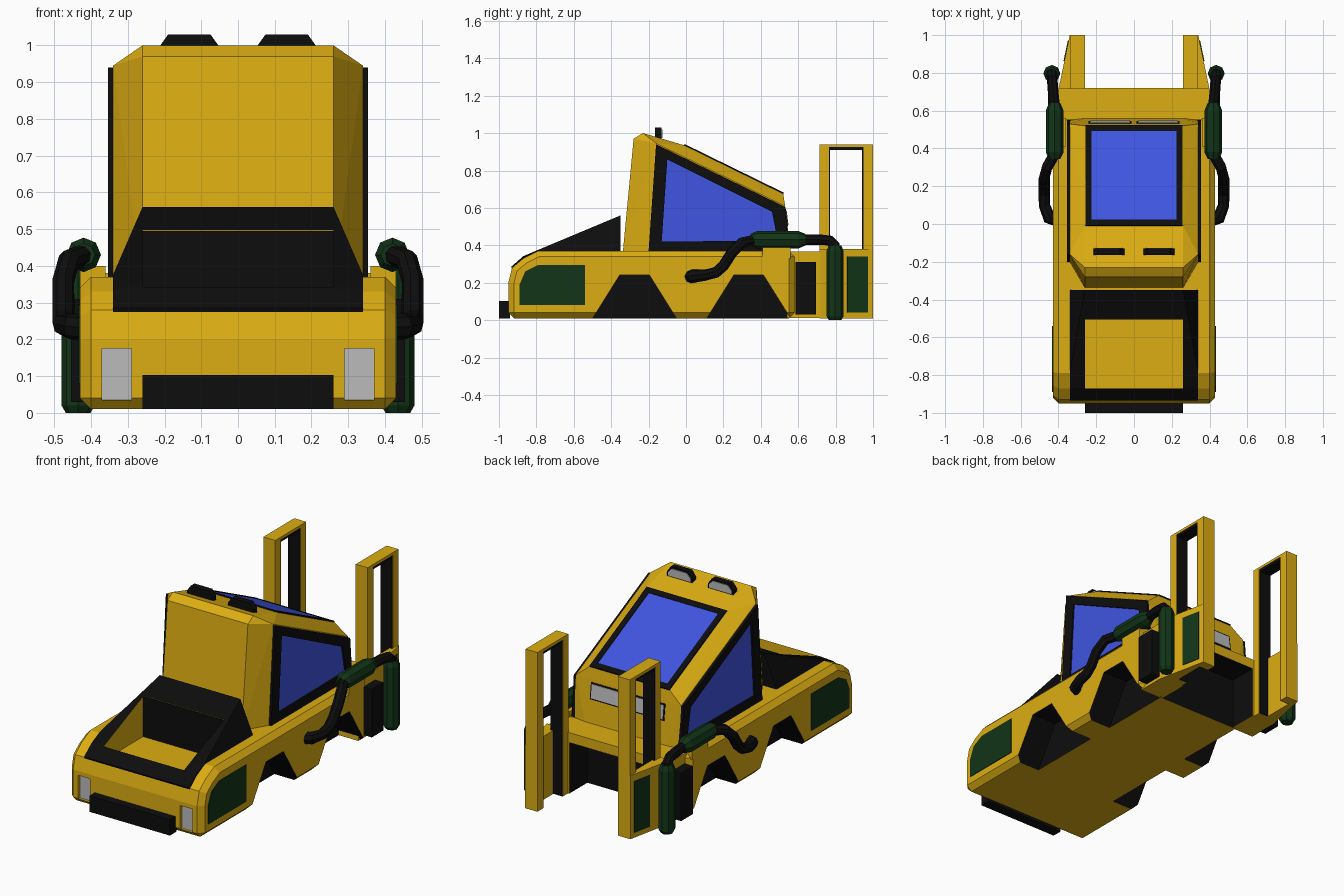
import bpy, bmesh
from mathutils import Vector

if "Cube" in bpy.data.objects:
    bpy.data.objects.remove(bpy.data.objects["Cube"])


def mat(name, r, g, b):
    m = bpy.data.materials.new(name)
    m.diffuse_color = (r, g, b, 1)
    m.use_nodes = True
    m.node_tree.nodes["Principled BSDF"].inputs["Base Color"].default_value = m.diffuse_color
    return m


YELLOW = mat("yellow", 0.72, 0.42, 0.006)
BLACK = mat("black", 0.004, 0.004, 0.004)
GREEN = mat("green", 0.006, 0.035, 0.009)
BLUE = mat("blue", 0.05, 0.09, 0.75)
GREY = mat("grey", 0.5, 0.5, 0.5)


def finish(bm, name, m, both):
    """Turn a bmesh into an object, optionally doubled across x = 0."""
    if both:
        dup = bmesh.ops.duplicate(bm, geom=bm.verts[:] + bm.edges[:] + bm.faces[:])
        for v in dup["geom"]:
            if isinstance(v, bmesh.types.BMVert):
                v.co.x *= -1
    bmesh.ops.recalc_face_normals(bm, faces=bm.faces[:])
    me = bpy.data.meshes.new(name)
    bm.to_mesh(me)
    bm.free()
    me.materials.append(m)
    ob = bpy.data.objects.new(name, me)
    bpy.context.collection.objects.link(ob)
    return ob


def panel(name, pts, vec, m, hole=None, both=False):
    """Polygon (optionally a ring around a hole) extruded along vec."""
    bm = bmesh.new()
    a = [bm.verts.new(p) for p in pts]
    if hole:
        b = [bm.verts.new(p) for p in hole]
        n = len(a)
        for i in range(n):
            j = (i + 1) % n
            bm.faces.new((a[i], a[j], b[j], b[i]))
    else:
        bm.faces.new(a)
    r = bmesh.ops.extrude_face_region(bm, geom=bm.faces[:], use_keep_orig=True)
    moved = [v for v in r["geom"] if isinstance(v, bmesh.types.BMVert)]
    bmesh.ops.translate(bm, verts=moved, vec=vec)
    return finish(bm, name, m, both)


def side(x, yz):
    return [(x, y, z) for y, z in yz]


def box(name, x0, x1, y0, y1, z0, z1, m, both=False):
    return panel(name, side(x0, [(y0, z0), (y1, z0), (y1, z1), (y0, z1)]),
                 (x1 - x0, 0, 0), m, both=both)


def hull(name, pts, m):
    """Convex shape symmetric about x = 0."""
    bm = bmesh.new()
    for x, y, z in pts:
        bm.verts.new((x, y, z))
        bm.verts.new((-x, y, z))
    bmesh.ops.convex_hull(bm, input=bm.verts[:])
    junk = [v for v in bm.verts if not v.link_faces]
    bmesh.ops.delete(bm, geom=junk, context='VERTS')
    bmesh.ops.dissolve_limit(bm, angle_limit=0.02, verts=bm.verts[:], edges=bm.edges[:])
    return finish(bm, name, m, False)


def apply(ob, mod):
    with bpy.context.temp_override(object=ob, active_object=ob, selected_objects=[ob]):
        bpy.ops.object.modifier_apply(modifier=mod.name)


def cut(cutter, *targets):
    for ob in targets:
        mod = ob.modifiers.new("cut", 'BOOLEAN')
        mod.operation, mod.solver, mod.object = 'DIFFERENCE', 'EXACT', cutter
        mod.material_mode = 'TRANSFER'
        apply(ob, mod)
    bpy.data.objects.remove(cutter)


def tube(name, pts, radius, m):
    """Eight-sided tubes on both sides; points are x, y, z, radius factor."""
    cu = bpy.data.curves.new(name, 'CURVE')
    cu.dimensions = '3D'
    cu.bevel_depth, cu.bevel_resolution, cu.use_fill_caps = radius, 2, True
    for s in (1, -1):
        sp = cu.splines.new('POLY')
        sp.points.add(len(pts) - 1)
        sp.use_smooth = False
        for p, (x, y, z, r) in zip(sp.points, pts):
            p.co, p.radius = (s * x, y, z, 1), r
    cu.materials.append(m)
    ob = bpy.data.objects.new(name, cu)
    bpy.context.collection.objects.link(ob)


# Main body with chamfered sides
body = panel("body", side(-0.43, [(-0.95, 0.01), (-0.95, 0.2), (-0.93, 0.28), (-0.87, 0.33),
                                  (-0.79, 0.37), (0.58, 0.37), (0.58, 0.01)]), (0.86, 0, 0), YELLOW)
bev = body.modifiers.new("chamfer", 'BEVEL')
bev.width, bev.segments, bev.limit_method, bev.angle_limit = 0.03, 1, 'ANGLE', 1.05
apply(body, bev)
rear = box("rear_body", -0.4, 0.4, 0.54, 0.72, 0.012, 0.368, YELLOW)

# Hood frame rising to the cab
hood = hull("hood_frame", [(0.26, -0.87, 0.342), (0.26, -0.35, 0.56), (0.34, -0.935, 0.285),
                           (0.34, -0.87, 0.337), (0.34, -0.79, 0.376), (0.34, -0.35, 0.376),
                           (0.34, -0.93, 0.27), (0.34, -0.35, 0.25)], BLACK)

# Recesses: open bed, wheel arches, rear bay, headlight pockets
cut(box("bed_cutter", -0.26, 0.26, -0.87, -0.5, 0.26, 0.8, YELLOW), body, hood)
for s in (1, -1):
    for y in (-0.275, 0.335):
        arch = [(y - 0.23, 0.0), (y - 0.08, 0.24), (y + 0.08, 0.24), (y + 0.23, 0.0)]
        cut(panel("arch_cutter", side(0.27 * s, arch), (0.3 * s, 0, 0), BLACK), body)
    cut(box("pocket_cutter", 0.29 * s, 0.37 * s, -1.0, -0.92, 0.035, 0.175, YELLOW), body)
    box("headlight", 0.29 * s, 0.37 * s, -0.93, -0.915, 0.035, 0.175, GREY)
cut(box("bay_cutter", -0.25, 0.25, 0.55, 0.8, -0.1, 0.31, BLACK), body, rear)
box("bumper", -0.26, 0.26, -1.0, -0.94, 0.01, 0.103, BLACK)
box("bed_back", -0.26, 0.26, -0.505, -0.495, 0.26, 0.495, BLACK)
panel("side_panels", side(0.42, [(-0.89, 0.08), (-0.89, 0.19), (-0.86, 0.26), (-0.79, 0.295),
                                 (-0.54, 0.295), (-0.54, 0.08)]), (0.014, 0, 0), GREEN, both=True)
box("side_vents", 0.37, 0.455, 0.585, 0.695, 0.03, 0.31, BLACK, True)
box("muffler_brackets", 0.36, 0.43, 0.41, 0.56, 0.33, 0.4, YELLOW, True)

# Cab
hull("cab", [(0.26, -0.338, 0.36), (0.26, -0.32, 0.56), (0.26, -0.28, 0.97), (0.26, -0.23, 1.0),
             (0.26, -0.01, 0.935), (0.26, 0.52, 0.675), (0.26, 0.56, 0.36), (0.34, 0.55, 0.36),
             (0.34, 0.53, 0.61), (0.34, -0.16, 0.945), (0.34, -0.2, 0.36)], YELLOW)
outer = [(-0.2, 0.37), (-0.16, 0.94), (0.53, 0.605), (0.55, 0.37)]
inner = [(-0.13, 0.42), (-0.1, 0.86), (0.46, 0.58), (0.49, 0.425)]
panel("side_window_frames", side(0.33, outer), (0.024, 0, 0), BLACK, side(0.33, inner), True)
panel("side_windows", side(0.335, inner), (0.01, 0, 0), BLUE, both=True)


def slope(x, y0, y1):
    return [(sx * x, y, 0.929 - 0.49 * y) for sx, y in ((-1, y0), (1, y0), (1, y1), (-1, y1))]


up = Vector((0, 0.447, 0.894))
panel("windshield_frame", slope(0.258, -0.01, 0.52), up * 0.008, BLACK, slope(0.225, 0.02, 0.49))
panel("windshield", slope(0.225, 0.02, 0.49), up * 0.005, BLUE)


# Lamps below the windshield and on the roof
def lamp(x0, x1, z0, z1, out):
    def y(z):
        return 0.56 - (z - 0.36) * 0.127 + out
    return [(x0, y(z0), z0), (x1, y(z0), z0), (x1, y(z1), z1), (x0, y(z1), z1)]


panel("lamp_housings", lamp(0.012, 0.24, 0.5, 0.595, -0.02), (0, 0.024, 0), BLACK, both=True)
panel("lamps", lamp(0.02, 0.232, 0.508, 0.587, -0.02), (0, 0.027, 0), GREY, both=True)


def trapezoid(y, d):
    return [(0.05 + d, y, 0.965 + d), (0.215 - d, y, 0.965 + d), (0.215 - d, y, 0.995),
            (0.19 - d, y, 1.03 - d), (0.075 + d, y, 1.03 - d), (0.05 + d, y, 0.995)]


panel("roof_lamp_housings", trapezoid(-0.165, 0), (0, 0.035, 0), BLACK, both=True)
panel("roof_lamps", trapezoid(-0.14, 0.01), (0, 0.014, 0), GREY, both=True)

# Lift masts: two posts with black inner faces, top bar, flared lower plate
box("mast_front_posts", 0.26, 0.337, 0.715, 0.765, 0.01, 0.94, YELLOW, True)
box("mast_rear_posts", 0.26, 0.337, 0.948, 1.0, 0.01, 0.94, YELLOW, True)
box("mast_front_liners", 0.261, 0.336, 0.763, 0.771, 0.012, 0.935, BLACK, True)
box("mast_rear_liners", 0.261, 0.336, 0.942, 0.95, 0.012, 0.935, BLACK, True)
box("mast_top_bars", 0.26, 0.337, 0.76, 0.95, 0.925, 0.94, YELLOW, True)
box("mast_top_liners", 0.262, 0.335, 0.76, 0.95, 0.91, 0.926, BLACK, True)
panel("mast_plates", [(0.32, 0.715, 0.01), (0.4, 0.715, 0.01), (0.39, 0.76, 0.01),
                      (0.34, 1.0, 0.01), (0.32, 1.0, 0.01)], (0, 0, 0.37), YELLOW, both=True)
panel("mast_panels", [(0.36, 0.86, 0.04), (0.337, 0.97, 0.04), (0.337, 0.97, 0.34), (0.36, 0.86, 0.34)],
      (0.013, 0.003, 0), GREEN, both=True)

# Exhaust pipes and mufflers
tube("exhaust_pipes", [(0.40, 0.02, 0.23, 1.2), (0.45, 0.035, 0.235, 1.2), (0.475, 0.1, 0.24, 1),
                       (0.475, 0.16, 0.255, 1), (0.475, 0.2, 0.29, 1), (0.475, 0.245, 0.36, 1),
                       (0.46, 0.3, 0.415, 1), (0.42, 0.37, 0.43, 1)], 0.03, BLACK)
tube("mufflers", [(0.42, 0.345, 0.43, 0.65), (0.42, 0.38, 0.43, 1), (0.42, 0.6, 0.43, 1),
                  (0.42, 0.64, 0.43, 0.65)], 0.047, GREEN)
tube("exhaust_elbows", [(0.42, 0.62, 0.43, 1), (0.43, 0.72, 0.43, 1), (0.433, 0.77, 0.425, 1),
                        (0.435, 0.795, 0.4, 1), (0.435, 0.797, 0.37, 1)], 0.028, BLACK)
tube("exhaust_stacks", [(0.435, 0.797, 0.0, 0.75), (0.435, 0.797, 0.02, 1), (0.435, 0.797, 0.37, 1),
                        (0.435, 0.797, 0.4, 0.75)], 0.045, GREEN)
